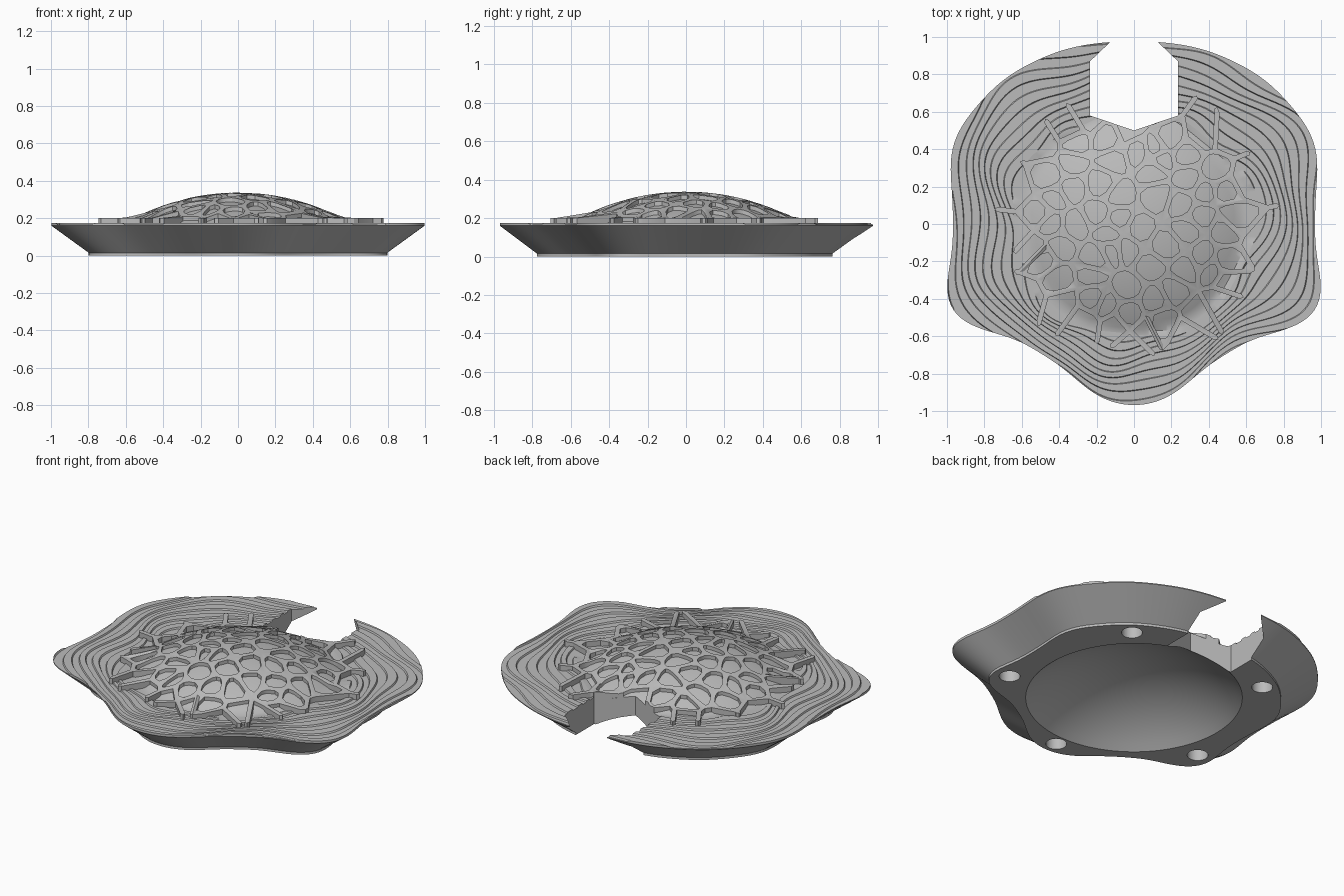
import bpy, bmesh, math, random
from math import sin, cos, pi, radians
from mathutils import Vector

random.seed(4)
if "Cube" in bpy.data.objects:
    bpy.data.objects.remove(bpy.data.objects["Cube"])

# One grey material
grey = bpy.data.materials.new("stone_grey")
grey.use_nodes = True
grey.diffuse_color = (0.5, 0.5, 0.5, 1)
grey.node_tree.nodes["Principled BSDF"].inputs["Base Color"].default_value = (0.5, 0.5, 0.5, 1)

RIM = 0.175        # height of the rim
STEP = 0.009       # height of the contour steps
SEGS = 240         # segments around
CAVITY = 0.618     # radius of the hollow underneath
DEPTH = 0.23       # depth of the hollow


def make_object(name, bm):
    bmesh.ops.recalc_face_normals(bm, faces=bm.faces)
    mesh = bpy.data.meshes.new(name)
    bm.to_mesh(mesh)
    bm.free()
    obj = bpy.data.objects.new(name, mesh)
    bpy.context.collection.objects.link(obj)
    mesh.materials.append(grey)
    return obj


def prism(name, points, bottom, top):
    bm = bmesh.new()
    face = bm.faces.new([bm.verts.new((x, y, bottom)) for x, y in points])
    up = bmesh.ops.extrude_face_region(bm, geom=[face])["geom"]
    bmesh.ops.translate(bm, vec=(0, 0, top - bottom),
                        verts=[g for g in up if isinstance(g, bmesh.types.BMVert)])
    return make_object(name, bm)


def select_only(obj):
    bpy.ops.object.select_all(action="DESELECT")
    obj.select_set(True)
    bpy.context.view_layer.objects.active = obj


def cut(obj, cutter):
    select_only(obj)
    mod = obj.modifiers.new("cut", "BOOLEAN")
    mod.operation = "DIFFERENCE"
    mod.solver = "EXACT"
    mod.object = cutter
    bpy.ops.object.modifier_apply(modifier=mod.name)


# Wavy outline: half of it as points, smoothed with a few harmonics
half = [(0, -.97), (.1, -.955), (.2, -.915), (.3, -.835), (.4, -.755), (.53, -.665),
        (.7, -.59), (.86, -.545), (.95, -.49), (1, -.36), (.985, -.22), (.96, -.05),
        (.97, .2), (.98, .38), (.915, .53), (.74, .735), (.5, .885), (.25, .958), (0, .975)]
polar = [(math.atan2(x, -y), math.hypot(x, y)) for x, y in half]


def raw_radius(phi):
    for (a0, r0), (a1, r1) in zip(polar, polar[1:]):
        if phi <= a1:
            return r0 + (r1 - r0) * (phi - a0) / (a1 - a0)
    return polar[-1][1]


SAMPLES = 180
harmonics = [sum(raw_radius((i + .5) * pi / SAMPLES) * cos(k * (i + .5) * pi / SAMPLES)
                 for i in range(SAMPLES)) * (1 if k == 0 else 2) / SAMPLES for k in range(17)]


def outline(theta):
    phi = theta + pi / 2
    return sum(c * cos(k * phi) for k, c in enumerate(harmonics))


def inner(theta):
    return 0.63 + 0.025 * sin(5 * theta + 0.6) + 0.02 * cos(2 * theta)


def sphere_z(r):
    return math.sqrt(1.44 - r * r) - 0.885


# Contour steps: alternating high and low bands that wander across the rim
LINES = 12


def contour(a):
    steps = []
    for line in range(LINES):
        t = -0.18 + 1.36 * (line + .5) / LINES
        t += 0.11 * sin(3 * a + 1) + 0.05 * sin(7 * a + 5 * t) + 0.03 * sin(11 * a + 2)
        steps += [(t - .006, RIM - STEP * (line % 2)), (t + .006, RIM - STEP * ((line + 1) % 2))]
    gap, n = .0008, len(steps)
    inside = [k for k, (t, z) in enumerate(steps) if gap * (k + 1) < t < 1 - gap * (n - k)]
    column = [(min(max(t, gap * (k + 1)), 1 - gap * (n - k)),
               steps[min(max(k, inside[0]), inside[-1])][1]) for k, (t, z) in enumerate(steps)]
    return [(0, column[0][1])] + column + [(1, column[-1][1])]


# Body: columns of points from the hollow, round the rim and over the dome
hollow_r = (CAVITY ** 2 + DEPTH ** 2) / (2 * DEPTH)


def profile(a):
    edge, start = outline(a), inner(a)
    points = []
    for i in range(1, 17):
        r = CAVITY * i / 16
        points.append((r, max(0, DEPTH - hollow_r + math.sqrt(hollow_r ** 2 - r * r))))
    points += [(0.8 * edge, 0), (0.8 * edge, 0.015), (edge, 0.16)]
    points += [(start + (edge - start) * t, z) for t, z in reversed(contour(a))]
    for i in range(1, 20):
        r = start * (1 - i / 20)
        points.append((r, max(RIM - STEP, sphere_z(r))))
    return points


bm = bmesh.new()
columns = []
for i in range(SEGS):
    a = 2 * pi * i / SEGS
    columns.append([bm.verts.new((r * cos(a), r * sin(a), z)) for r, z in profile(a)])
hollow_tip = bm.verts.new((0, 0, DEPTH))
dome_tip = bm.verts.new((0, 0, sphere_z(0)))
for left, right in zip(columns, columns[1:] + columns[:1]):
    for k in range(len(left) - 1):
        bm.faces.new((left[k], right[k], right[k + 1], left[k + 1]))
    bm.faces.new((left[0], right[0], hollow_tip))
    bm.faces.new((left[-1], right[-1], dome_tip))
body = make_object("domed_base", bm)


# Cell network over the dome
def clip(poly, mid, normal):
    out = []
    for p, q in zip(poly, poly[1:] + poly[:1]):
        dp, dq = (p - mid).dot(normal), (q - mid).dot(normal)
        if dp <= 0:
            out.append(p)
        if (dp < 0) != (dq < 0) and dp != dq:
            out.append(p.lerp(q, dp / (dp - dq)))
    return out


def chamfer_corners(cell):
    corners = list(cell.verts)
    for edge in list(cell.edges):
        first, last = edge.verts
        bmesh.utils.edge_split(edge, first, 0.25)
        rest = next(e for e in last.link_edges if e in cell.edges[:] and
                    abs((e.other_vert(last).co - last.co).normalized()
                        .dot((first.co - last.co).normalized()) - 1) < 1e-4)
        bmesh.utils.edge_split(rest, last, 0.33)
    for corner in corners:
        loop = next(l for l in cell.loops if l.vert is corner)
        piece = bmesh.utils.face_split(cell, loop.link_loop_prev.vert, loop.link_loop_next.vert)[0]
        if corner in cell.verts[:]:
            cell = piece
    return cell


CELLS = 74
sites = []
for i in range(CELLS):
    r, a = 0.67 * math.sqrt((i + .5) / CELLS), i * 2.39996
    sites.append(Vector((r * cos(a) + random.uniform(-.05, .05),
                         r * sin(a) + random.uniform(-.05, .05))))
border = []
for i in range(24):
    r, a = random.uniform(.67, .78), 2 * pi * i / 24
    border.append(Vector((r * cos(a) + .02, r * sin(a) + .01)))

bm = bmesh.new()
for site in sites:
    poly = border
    for other in sites:
        if other is not site and poly:
            poly = clip(poly, (site + other) / 2, other - site)
    if len(poly) > 2:
        bm.faces.new([bm.verts.new((p.x, p.y, 0)) for p in poly])
bmesh.ops.remove_doubles(bm, verts=bm.verts, dist=0.03)
cells = list(bm.faces)
strips = bmesh.ops.inset_individual(bm, faces=cells, thickness=0.014, use_even_offset=True)["faces"]
edge_strips = [f for f in strips if any(e.is_boundary for e in f.edges)]
outer_cells = {c for f in edge_strips for e in f.edges for c in e.link_faces} & set(cells)
openings = [c if c in outer_cells else chamfer_corners(c) for c in cells]
bmesh.ops.delete(bm, geom=openings + edge_strips, context="FACES")
top = bmesh.ops.extrude_face_region(bm, geom=list(bm.faces), use_keep_orig=True)["geom"]
top = {g for g in top if isinstance(g, bmesh.types.BMVert)}
for v in bm.verts:
    level = max(0.2, sphere_z(v.co.xy.length) + 0.022)
    v.co.z = level if v in top else level - 0.045
ridges = make_object("cell_ridges", bm)

# Notch at the back and five round sockets underneath
side = [(.235, .58), (.235, .87), (.13, .97), (.13, 1.2)]
notch = prism("notch_cutter", [(0, .5)] + side + [(-x, y) for x, y in reversed(side)], -0.2, 0.6)
cut(body, notch)
cut(ridges, notch)
cutters = [notch]
for x, y in ((.485, .56), (-.485, .56), (.7, -.27), (-.7, -.27), (0, -.69)):
    circle = [(x + 0.06 * cos(2 * pi * i / 32), y + 0.06 * sin(2 * pi * i / 32)) for i in range(32)]
    socket = prism("socket_cutter", circle, -0.1, 0.08)
    cut(body, socket)
    cutters.append(socket)
for cutter in cutters:
    bpy.data.objects.remove(cutter)

for obj in (body, ridges):
    select_only(obj)
    bpy.ops.object.shade_smooth_by_angle(angle=radians(30))
